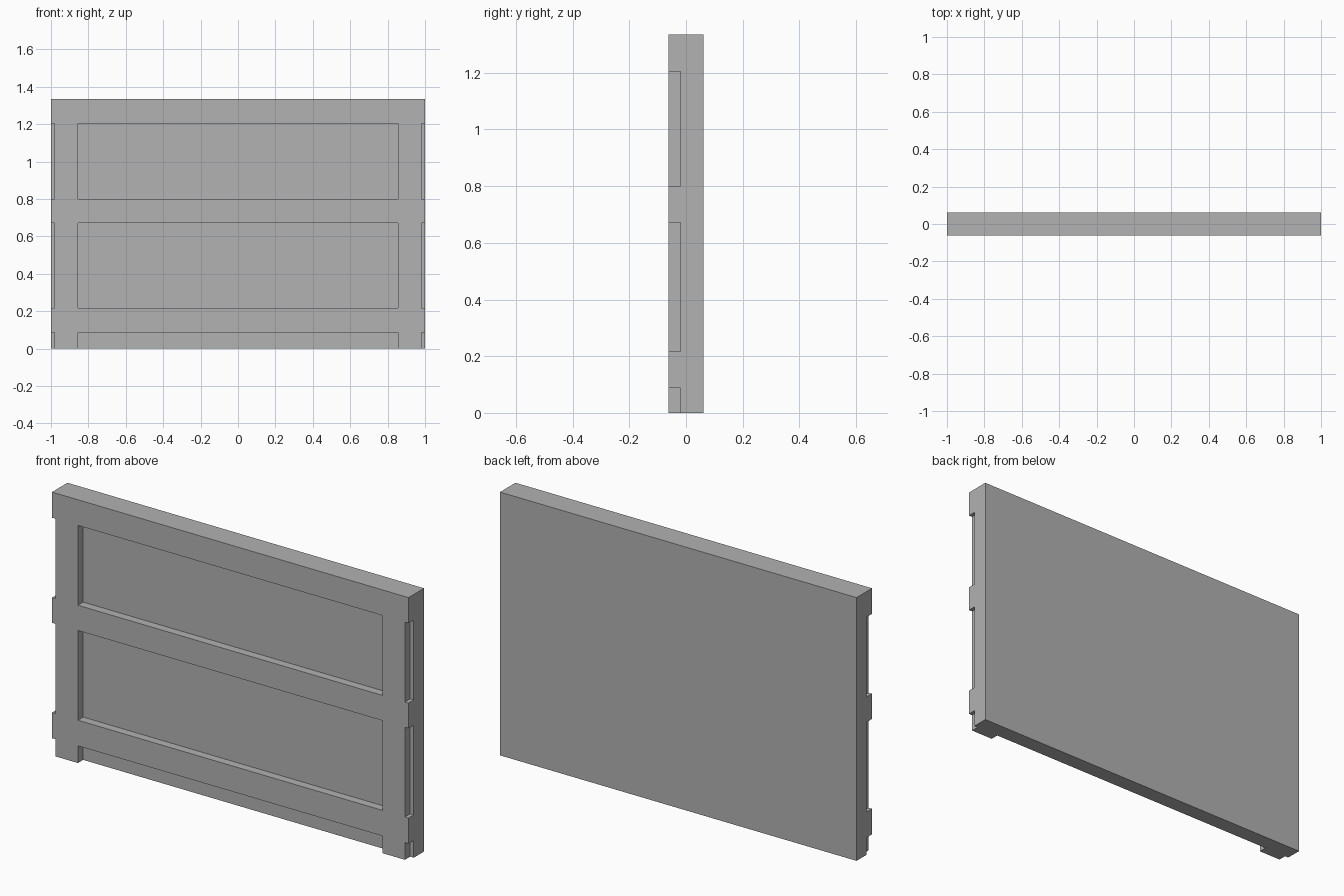
import bpy
import bmesh

if "Cube" in bpy.data.objects:
    bpy.data.objects.remove(bpy.data.objects["Cube"])

W, H = 1.0, 1.335                     # half width, height
BACK, RECESS, FRONT = 0.062, -0.02, -0.062
STILE_IN, STILE_OUT = 0.855, 0.98     # inner and outer edges of the uprights
OPENINGS = [(0.0, 0.087), (0.217, 0.672), (0.80, 1.205)]

grey = bpy.data.materials.new("warm_grey")
grey.diffuse_color = (0.445, 0.445, 0.445, 1)
grey.use_nodes = True
grey.node_tree.nodes["Principled BSDF"].inputs["Base Color"].default_value = grey.diffuse_color

# Backing slab, cut along the edges of the raised frame
bm = bmesh.new()
bmesh.ops.create_cube(bm, size=1)
for v in bm.verts:
    v.co = (v.co.x * 2 * W, BACK if v.co.y > 0 else RECESS, (v.co.z + 0.5) * H)


def cut(co, normal):
    bmesh.ops.bisect_plane(bm, geom=bm.verts[:] + bm.edges[:] + bm.faces[:],
                           plane_co=co, plane_no=normal, dist=1e-5)


for x in (-STILE_OUT, -STILE_IN, STILE_IN, STILE_OUT):
    cut((x, 0, 0), (1, 0, 0))
for z in (z for span in OPENINGS for z in span if z > 0):
    cut((0, 0, z), (0, 0, 1))


# Raised frame: full-width rails, with uprights set in slightly from the ends
def is_frame(face):
    c = face.calc_center_median()
    in_opening = any(lo < c.z < hi for lo, hi in OPENINGS)
    return not in_opening or STILE_IN < abs(c.x) < STILE_OUT


bm.normal_update()
frame = [f for f in bm.faces if f.normal.y < -0.9 and is_frame(f)]
result = bmesh.ops.extrude_face_region(bm, geom=frame)
leftover = [f for f in frame if f.is_valid]
moved = [g for g in result["geom"] if isinstance(g, bmesh.types.BMVert)]
bmesh.ops.translate(bm, verts=moved, vec=(0, FRONT - RECESS, 0))
if leftover:
    bmesh.ops.delete(bm, geom=leftover, context='FACES')
bmesh.ops.recalc_face_normals(bm, faces=bm.faces[:])

mesh = bpy.data.meshes.new("framed_panel")
bm.to_mesh(mesh)
bm.free()
mesh.materials.append(grey)
panel = bpy.data.objects.new("framed_panel", mesh)
bpy.context.collection.objects.link(panel)
